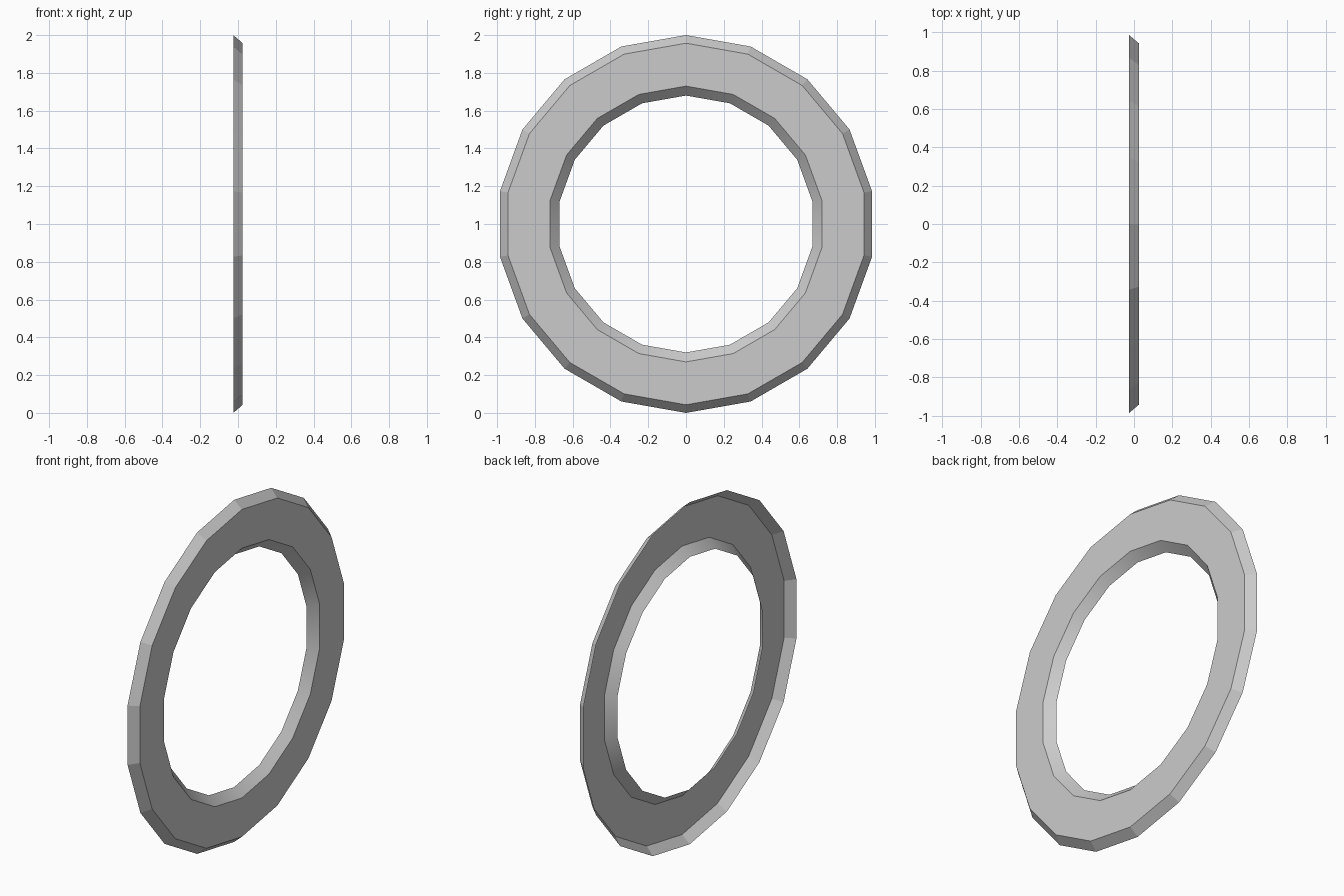
import bpy, bmesh
from math import sin, cos, tau

if "Cube" in bpy.data.objects:
    bpy.data.objects.remove(bpy.data.objects["Cube"])

SIDES = 18
CENTRE_Z = 1.0
# Open-backed channel section: (x, radius) from outer rim to inner rim
PROFILE = [(-0.025, 1.0), (0.025, 0.957), (0.025, 0.73), (-0.025, 0.68)]

bm = bmesh.new()

# One 18-sided loop per profile point
loops = [[bm.verts.new((x, r * sin(tau * i / SIDES), CENTRE_Z + r * cos(tau * i / SIDES)))
          for i in range(SIDES)] for x, r in PROFILE]

# Outer bevel, flat face and inner bevel; the back stays open
for band in range(3):
    a, b = loops[band], loops[band + 1]
    for i in range(SIDES):
        j = (i + 1) % SIDES
        face = bm.faces.new((a[j], a[i], b[i], b[j]))
        face.smooth = band == 2      # only the inner bevel is smooth
        face.normal_update()
        if face.normal.x < 0:
            face.normal_flip()

# Keep the crease between the flat face and the inner bevel sharp
bm.edges.ensure_lookup_table()
for i in range(SIDES):
    edge = bm.edges.get((loops[2][i], loops[2][(i + 1) % SIDES]))
    edge.smooth = False

mesh = bpy.data.meshes.new("ring_trim")
bm.to_mesh(mesh)
bm.free()
ring = bpy.data.objects.new("ring_trim", mesh)
bpy.context.collection.objects.link(ring)
